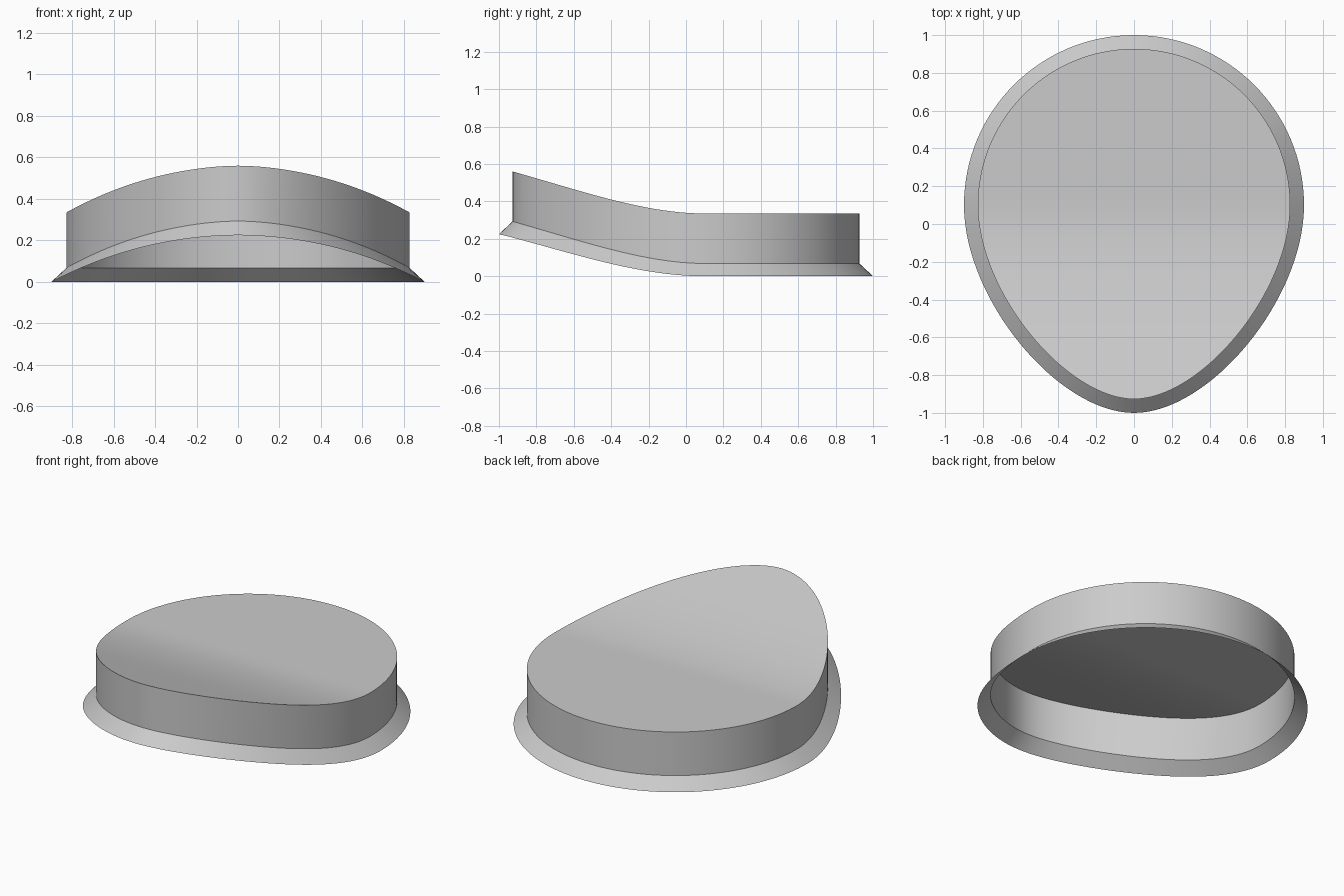
import bpy
import bmesh
from mathutils import Vector
from mathutils.geometry import interpolate_bezier

if "Cube" in bpy.data.objects:
    bpy.data.objects.remove(bpy.data.objects["Cube"])

STEPS = 32          # points per quarter of the outline
FLARE = 0.073       # outward reach of the rim
RIM_HEIGHT = 0.068
WALL_HEIGHT = 0.267

grey = bpy.data.materials.new("plain grey")
grey.use_nodes = True
grey.diffuse_color = (0.6, 0.6, 0.6, 1)
grey.node_tree.nodes["Principled BSDF"].inputs["Base Color"].default_value = (0.6, 0.6, 0.6, 1)


def quarter(*points):
    return interpolate_bezier(*[Vector((x, y, 0)) for x, y in points], STEPS + 1)


def lift(y):
    """Height of the lower edge: flat at the back, sweeping up to the front."""
    u = max(0, (0.1 - y) / 1.1)
    return 0.4 * u ** 2 - 0.175 * u ** 3


# Egg-shaped outline, from the front tip round the left side, then mirrored
front = quarter((0, -1), (0.4, -1), (0.9, -0.4), (0.9, 0.1))
back = quarter((0.9, 0.1), (0.9, 0.597), (0.497, 1), (0, 1))
half = front + back[1:]
outline = half + [Vector((-p.x, p.y, 0)) for p in reversed(half[1:-1])]
count = len(outline)

outer, lower, upper = [], [], []
for i, p in enumerate(outline):
    tangent = outline[(i + 1) % count] - outline[i - 1]
    inward = Vector((-tangent.y, tangent.x, 0)).normalized()
    base = Vector((p.x, p.y, lift(p.y)))
    outer.append(base)
    lower.append(base + inward * FLARE + Vector((0, 0, RIM_HEIGHT)))
    upper.append(lower[-1] + Vector((0, 0, WALL_HEIGHT)))


def finish(name, bm):
    mesh = bpy.data.meshes.new(name)
    bm.to_mesh(mesh)
    bm.free()
    mesh.materials.append(grey)
    obj = bpy.data.objects.new(name, mesh)
    bpy.context.collection.objects.link(obj)
    bpy.ops.object.select_all(action="DESELECT")
    obj.select_set(True)
    bpy.context.view_layer.objects.active = obj
    bpy.ops.object.shade_smooth_by_angle()


def band(name, bottom, top):
    bm = bmesh.new()
    a = [bm.verts.new(p) for p in bottom]
    b = [bm.verts.new(p) for p in top]
    for i in range(count):
        j = (i + 1) % count
        bm.faces.new((a[i], a[j], b[j], b[i]))
    finish(name, bm)


# Flared rim and upright wall, open underneath
band("flared_rim", outer, lower)
band("side_wall", lower, upper)

# Curved top, made of strips running from side to side
bm = bmesh.new()
verts = [bm.verts.new(p) for p in upper]
for i in range(count // 2):
    strip = [verts[-i], verts[i], verts[i + 1], verts[-i - 1]]
    bm.faces.new(list(dict.fromkeys(strip)))
finish("curved_top", bm)
